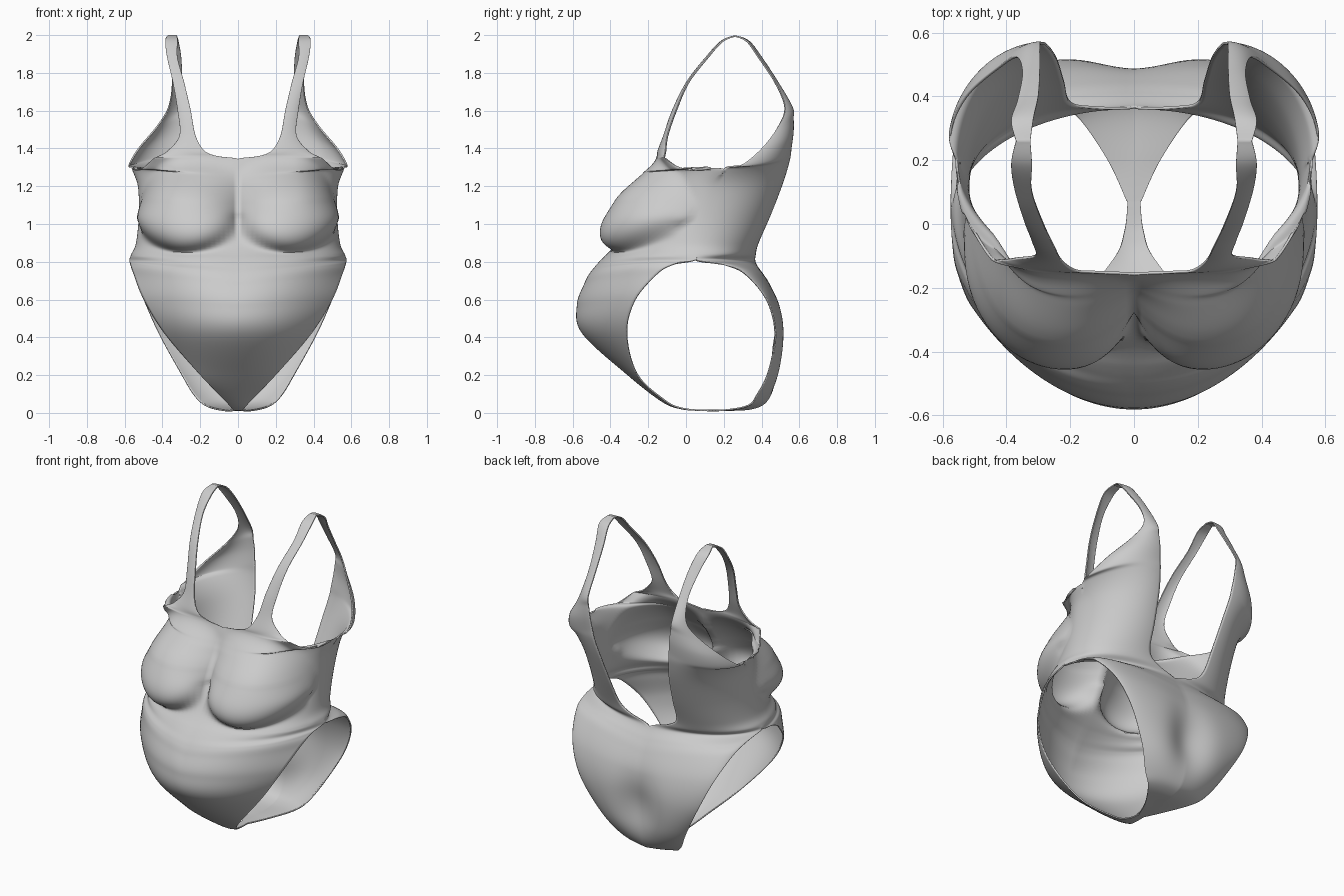
import bpy
import bmesh
from math import sin, cos, pi, exp

cube = bpy.data.objects.get("Cube")
if cube:
    bpy.data.objects.remove(cube)

STEPS = 9      # rows per key segment
COLUMNS = 34   # columns from centre to side

# Each key is one row of cloth: z, inner y, outer y, inner x, outer x, roundness
# and, where the row slopes, the rise of its outer end
FRONT_BODY = [
    (.01, .07, .07, 0, .02, .3), (.02, -.03, -.02, 0, .03, .4),
    (.06, -.13, -.11, 0, .065, .5), (.2, -.31, -.26, 0, .2, .5),
    (.42, -.55, -.315, 0, .39, .45), (.57, -.578, -.27, 0, .5, .45, .03),
    (.68, -.54, -.15, 0, .555, .7, .06), (.73, -.515, -.06, 0, .57, .85, .06),
    (.77, -.485, .05, 0, .575, .95, .04), (.81, -.45, .05, 0, .565, 1, .03),
    (.89, -.375, .06, 0, .54, 1, .01), (1.05, -.26, .1, 0, .525, 1),
    (1.17, -.205, .14, 0, .53, 1, .03), (1.23, -.19, .2, 0, .56, 1, .06),
    (1.27, -.182, .06, 0, .535, 1, .02), (1.31, -.172, -.03, 0, .5, .95, -.01),
]
FRONT_STRAP = [
    (1.345, -.16, -.11, 0, .45, .9),
    (1.36, -.155, -.115, .11, .42, .8), (1.39, -.15, -.11, .18, .37, .7),
    (1.47, -.12, -.1, .225, .31, .5), (1.6, -.075, -.055, .25, .32, .5),
    (1.75, 0, .01, .285, .345, .5), (1.88, .1, .11, .32, .375, .5),
    (1.97, .185, .19, .32, .385, .5), (2, .26, .26, .325, .37, .5),
]
BACK_BODY = [
    (.01, .07, .07, 0, .02, .3), (.01, .2, .2, 0, .08, .3),
    (.02, .36, .33, 0, .17, .3, .015), (.07, .45, .38, 0, .235, .6, .025),
    (.2, .515, .44, 0, .31, .7, .02), (.4, .53, .475, 0, .42, .75, .02),
    (.54, .505, .43, 0, .5, .8, .06), (.66, .45, .31, 0, .555, .9, .08),
    (.73, .41, .19, 0, .57, 1, .055), (.795, .37, .05, 0, .575, .95, .015),
    (.84, .37, .05, .13, .565, 1), (.9, .385, .06, .2, .54, 1),
    (1.05, .45, .1, .22, .525, 1), (1.22, .515, .14, .24, .53, 1, -.02),
    (1.34, .55, .2, .26, .56, 1, -.05),
]
BACK_STRAP = [
    (1.41, .56, .29, .27, .58, .9, -.1), (1.49, .57, .4, .28, .53, .8, -.09),
    (1.56, .57, .49, .29, .43, .7, -.04), (1.62, .565, .525, .295, .37, .5),
    (1.75, .49, .475, .295, .35, .5), (1.88, .405, .39, .3, .365, .5),
    (1.97, .335, .325, .315, .385, .5), (2, .26, .26, .325, .37, .5),
]
FRONT_SEAM, BACK_SEAM, SEAM_KEYS = 8, 9, 5


def spline(a, b, c, d, t):
    return b + t / 2 * (c - a + t * (2 * a - 5 * b + 4 * c - d + t * (3 * (b - c) + d - a)))


def bust(x, z):
    """Rounded cup: crisp crease below, soft blend above and between."""
    dz = (z - 1.04) / (.34 if z > 1.04 else .185)
    rise = max(dz, 0)
    dx = (x - .285) / .235 if x > .285 else (x - .285) / .285 * (1 - .45 * rise)
    d = 1 - dx * dx - dz * dz
    push = .205 * d ** (.6 + 1.6 * rise) if d > 0 else 0
    return 2.2 * push * x * x, -push


def seat(x, z):
    """Broad centre groove between the two halves of the seat."""
    return 0, -.065 * exp(-(x / .13) ** 2 - ((z - .32) / .2) ** 2)


def panel_points(keys, relief):
    rows = []
    full = [key + (0,) * (7 - len(key)) for key in keys]
    padded = [full[0]] + full + [full[-1]]
    for k in range(len(keys) - 1):
        for i in range(STEPS + (k == len(keys) - 2)):
            z0, y0, y1, x0, x1, r, dz = [spline(*v, i / STEPS) for v in zip(*padded[k:k + 4])]
            x0, z0, r = max(x0, 0), max(z0, .004), min(r, 1) * pi / 2
            row = []
            for j in range(COLUMNS + 1):
                s = r * j / COLUMNS
                across = sin(s) / sin(r)
                x = x0 + (x1 - x0) * across
                y = y0 + (y1 - y0) * (1 - cos(s)) / (1 - cos(r))
                z = z0 + dz * across
                out, forward = relief(x, z)
                row.append((x + out, y + forward, z))
            rows.append(row)
    return rows


def add_panel(bm, rows):
    grid = [[bm.verts.new(p) for p in row] for row in rows]
    for low, high in zip(grid, grid[1:]):
        for j in range(COLUMNS):
            bm.faces.new((low[j], low[j + 1], high[j + 1], high[j]))


front = panel_points(FRONT_BODY + FRONT_STRAP, bust)
back = panel_points(BACK_BODY + BACK_STRAP, seat)

# Join the side seams and shoulder and crotch ends exactly
for i in range(SEAM_KEYS * STEPS + 1):
    back[BACK_SEAM * STEPS + i][-1] = front[FRONT_SEAM * STEPS + i][-1]
back[0], back[-1] = front[0], front[-1]

bm = bmesh.new()
add_panel(bm, front)
add_panel(bm, back)
bmesh.ops.remove_doubles(bm, verts=bm.verts, dist=.0004)

# Ease the crease under the cups
crease = [v for v in bm.verts if v.co.x > .004 and v.co.y < -.05 and .83 < v.co.z < 1.12]
for _ in range(7):
    bmesh.ops.smooth_vert(bm, verts=crease, factor=.5,
                          use_axis_x=True, use_axis_y=True, use_axis_z=True)

# Face the cloth outward at the belly
bmesh.ops.recalc_face_normals(bm, faces=bm.faces)
belly = min(bm.faces, key=lambda f: f.calc_center_median().y)
if belly.normal.y > 0:
    bmesh.ops.reverse_faces(bm, faces=bm.faces)
mesh = bpy.data.meshes.new("swimsuit")
bm.to_mesh(mesh)
bm.free()

suit = bpy.data.objects.new("swimsuit", mesh)
bpy.context.collection.objects.link(suit)

# Plain grey cloth
cloth = bpy.data.materials.new("grey_cloth")
cloth.use_nodes = True
cloth.diffuse_color = (.6, .6, .6, 1)
cloth.node_tree.nodes["Principled BSDF"].inputs["Base Color"].default_value = (.6, .6, .6, 1)
mesh.materials.append(cloth)

bpy.context.view_layer.objects.active = suit
suit.select_set(True)
bpy.ops.object.shade_smooth_by_angle(angle=.7)

# Mirror the half and give the cloth a slight thickness
mirror = suit.modifiers.new("mirror", 'MIRROR')
mirror.use_clip = True
mirror.merge_threshold = .0005
thick = suit.modifiers.new("thickness", 'SOLIDIFY')
thick.thickness = .008
thick.offset = -1
